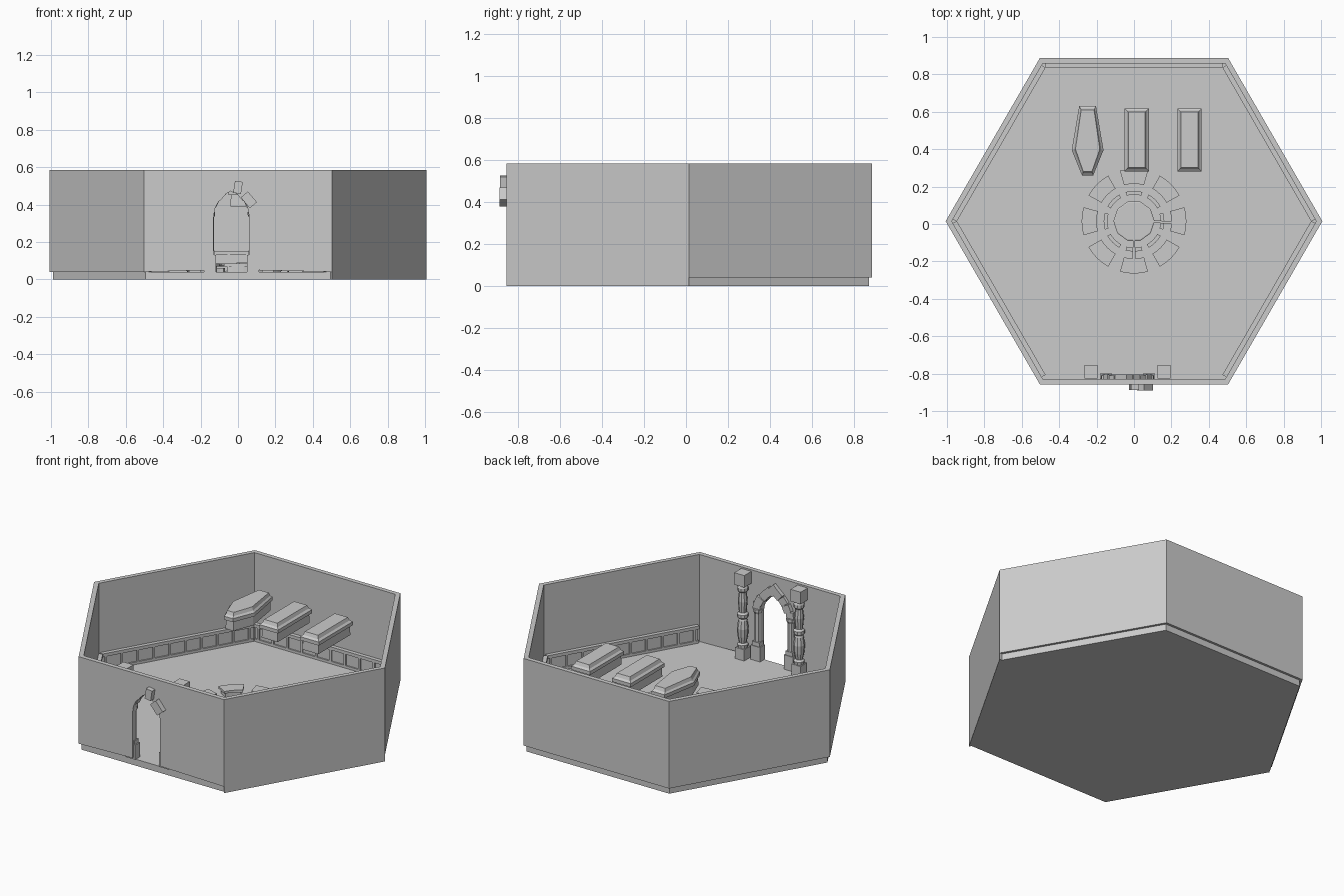
import bpy, bmesh, math
from mathutils import Matrix, Vector

if "Cube" in bpy.data.objects:
    bpy.data.objects.remove(bpy.data.objects["Cube"])

CY = 0.015       # hexagon centre in y
FLOOR = 0.04


def make(name, bm):
    bmesh.ops.recalc_face_normals(bm, faces=bm.faces)
    me = bpy.data.meshes.new(name)
    bm.to_mesh(me)
    bm.free()
    ob = bpy.data.objects.new(name, me)
    bpy.context.collection.objects.link(ob)
    return ob


def loft(name, loops, matrix=None):
    """Skin a stack of equal-length point loops and cap both ends."""
    bm = bmesh.new()
    rows = [[bm.verts.new(p) for p in lp] for lp in loops]
    n = len(rows[0])
    for a, b in zip(rows, rows[1:]):
        for i in range(n):
            bm.faces.new((a[i], a[(i + 1) % n], b[(i + 1) % n], b[i]))
    bm.faces.new(rows[0][::-1])
    bm.faces.new(rows[-1])
    if matrix:
        bm.transform(matrix)
    return make(name, bm)


def prism(name, pts, z0, z1, matrix=None):
    return loft(name, [[(x, y, z) for x, y in pts] for z in (z0, z1)], matrix)


def box(name, c, s, matrix=None, tilt=0):
    bm = bmesh.new()
    bmesh.ops.create_cube(bm, size=1, matrix=Matrix.Translation(c)
                          @ Matrix.Rotation(tilt, 4, 'Y') @ Matrix.Diagonal((*s, 1)))
    if matrix:
        bm.transform(matrix)
    return make(name, bm)


def ring(r, n, z=0, cx=0, cy=0, start=0.0):
    return [(cx + r * math.cos(start + 2 * math.pi * i / n),
             cy + r * math.sin(start + 2 * math.pi * i / n), z) for i in range(n)]


def lathe(name, profile, cx, cy, n=10):
    return loft(name, [ring(r, n, z, cx, cy) for r, z in profile])


def wedge(name, r0, r1, half, z0, z1, ang, steps=4):
    a = [ang - half + 2 * half * i / steps for i in range(steps + 1)]
    pts = [(r1 * math.cos(t), CY + r1 * math.sin(t)) for t in a]
    pts += [(r0 * math.cos(t), CY + r0 * math.sin(t)) for t in reversed(a)]
    return prism(name, pts, z0, z1)


# Hexagonal floor slab
prism("floor", [p[:2] for p in ring(0.99, 6, cy=CY)], 0, FLOOR)

# Gothic door opening in the front wall, as (x, z) points
DX, HW, SPRING, PEAK = -0.035, 0.095, 0.33, 0.475


def arch(side, t):
    return (DX + side * HW * math.cos(t * math.pi / 2) ** 0.8,
            SPRING + (PEAK - SPRING) * t ** 0.85)


# Walls and panelling, each built along local x with the outside at -y
AP = 0.872
for k in range(6):
    m = Matrix.Translation((0, CY, 0)) @ Matrix.Rotation(k * math.pi / 3, 4, 'Z')
    ho, hi = AP / math.sqrt(3), (AP - 0.028) / math.sqrt(3)
    if k == 0:
        left = [(DX - HW, 0.05)] + [arch(-1, i / 6) for i in range(7)]
        right = [arch(1, i / 6) for i in range(5, -1, -1)] + [(DX + HW, 0.05)]
        outline = lambda h, y: [(x, y, z) for x, z in
                                [(-h, FLOOR), (-h, 0.585)] + [(h, 0.585), (h, FLOOR)]
                                + right[::-1] + left[::-1]]
        loft("front_wall", [outline(ho, -AP), outline(hi, -AP + 0.028)], m)
        continue
    prism("wall", [(-ho, -AP), (ho, -AP), (hi, -AP + 0.028), (-hi, -AP + 0.028)],
          0.0 if k == 1 else FLOOR, 0.585, m)
    y = -AP + 0.028
    box("panel_board", (0, y + 0.004, 0.09), (0.95, 0.012, 0.10), m)
    box("panel_rail", (0, y + 0.010, 0.140), (0.95, 0.028, 0.02), m)
    box("panel_skirt", (0, y + 0.008, 0.048), (0.95, 0.02, 0.016), m)
    for i in range(10):
        box("panel_post", (-0.45 + i * 0.1, y + 0.008, 0.09), (0.014, 0.02, 0.09), m)

# Tall door columns and shorter jamb pillars, mirrored about the door
for s in (-1, 1):
    x, y = DX + s * 0.195, -0.79
    box("column_base", (x, y, 0.075), (0.062, 0.062, 0.07))
    lathe("column_shaft", [(0.030, 0.11), (0.032, 0.13), (0.022, 0.14), (0.030, 0.18),
                           (0.034, 0.23), (0.026, 0.28), (0.022, 0.29), (0.033, 0.30),
                           (0.033, 0.32), (0.022, 0.33), (0.028, 0.40), (0.022, 0.455),
                           (0.032, 0.465), (0.032, 0.485), (0.024, 0.505)], x, y)
    box("column_cap", (x, y, 0.54), (0.07, 0.07, 0.075))

    x, y = DX + s * 0.115, -0.825
    box("pillar_base", (x, y, 0.085), (0.065, 0.05, 0.09))
    box("pillar_step", (x, y, 0.142), (0.05, 0.042, 0.025))
    lathe("pillar_shaft", [(0.021, 0.155), (0.021, 0.33), (0.028, 0.345), (0.028, 0.36)],
          x, y, 8)

    # Arch stones leaning towards the peak
    for i, (dx, z, tilt) in enumerate([(0.115, 0.375, 0.1), (0.095, 0.415, 0.45),
                                       (0.066, 0.452, 0.7), (0.033, 0.485, 0.85)]):
        box("arch_stone", (DX + s * dx, -0.832 + 0.006 * (i % 2), z),
            (0.05, 0.042, 0.045), tilt=-s * tilt)
box("arch_keystone", (DX, -0.83, 0.505), (0.065, 0.05, 0.05), tilt=0.78)

# Two loose stones showing through the outside of the wall
box("outer_stone_top", (0.0, -0.862, 0.492), (0.042, 0.05, 0.065), tilt=0.15)
box("outer_stone_side", (0.058, -0.865, 0.425), (0.05, 0.05, 0.075), tilt=-0.7)


# Raised coffins: body, lip and sloped lid from one outline
def coffin(pts, cx, cy):
    def lp(d, z):
        w = max(abs(p[0]) for p in pts)
        h = max(abs(p[1]) for p in pts)
        return [(cx + px * (1 - d / w), cy + py * (1 - d / h), z) for px, py in pts]
    loft("coffin_body", [lp(0.010, 0.39), lp(0.010, 0.40), lp(0.012, 0.45)])
    loft("coffin_lid", [lp(0.0, 0.45), lp(0.0, 0.472), lp(0.012, 0.482), lp(0.02, 0.502)])


coffin([(-0.03, -0.185), (0.03, -0.185), (0.085, -0.05), (0.045, 0.185),
        (-0.045, 0.185), (-0.085, -0.05)][:6], -0.248, 0.445)
rect = [(-0.065, -0.168), (0.065, -0.168), (0.065, 0.168), (-0.065, 0.168)]
for x in (0.015, 0.297):
    coffin(rect, x, 0.45)

# Low round table with two slim rods
lathe("table_foot", [(0.07, FLOOR), (0.05, 0.055), (0.05, 0.07)], 0, CY)
lathe("table_top", [(0.105, 0.068), (0.11, 0.074), (0.11, 0.082), (0.104, 0.085)], 0, CY)
for a, length in ((-0.03, 0.21), (-math.pi / 2, 0.21)):
    m = Matrix.Translation((0, CY, 0)) @ Matrix.Rotation(a, 4, 'Z')
    prism("table_rod", [(0, -0.004), (length, -0.008), (length, 0.008), (0, 0.004)],
          0.085, 0.091, m)

# Ring of eight seats, each with an inner foot rest
for k in range(8):
    a = k * math.pi / 4
    wedge("seat_base", 0.208, 0.272, 0.22, FLOOR, 0.072, a)
    wedge("seat_top", 0.20, 0.28, 0.27, 0.070, 0.084, a)
    wedge("foot_rest", 0.142, 0.162, 0.28, FLOOR, 0.06, a)
